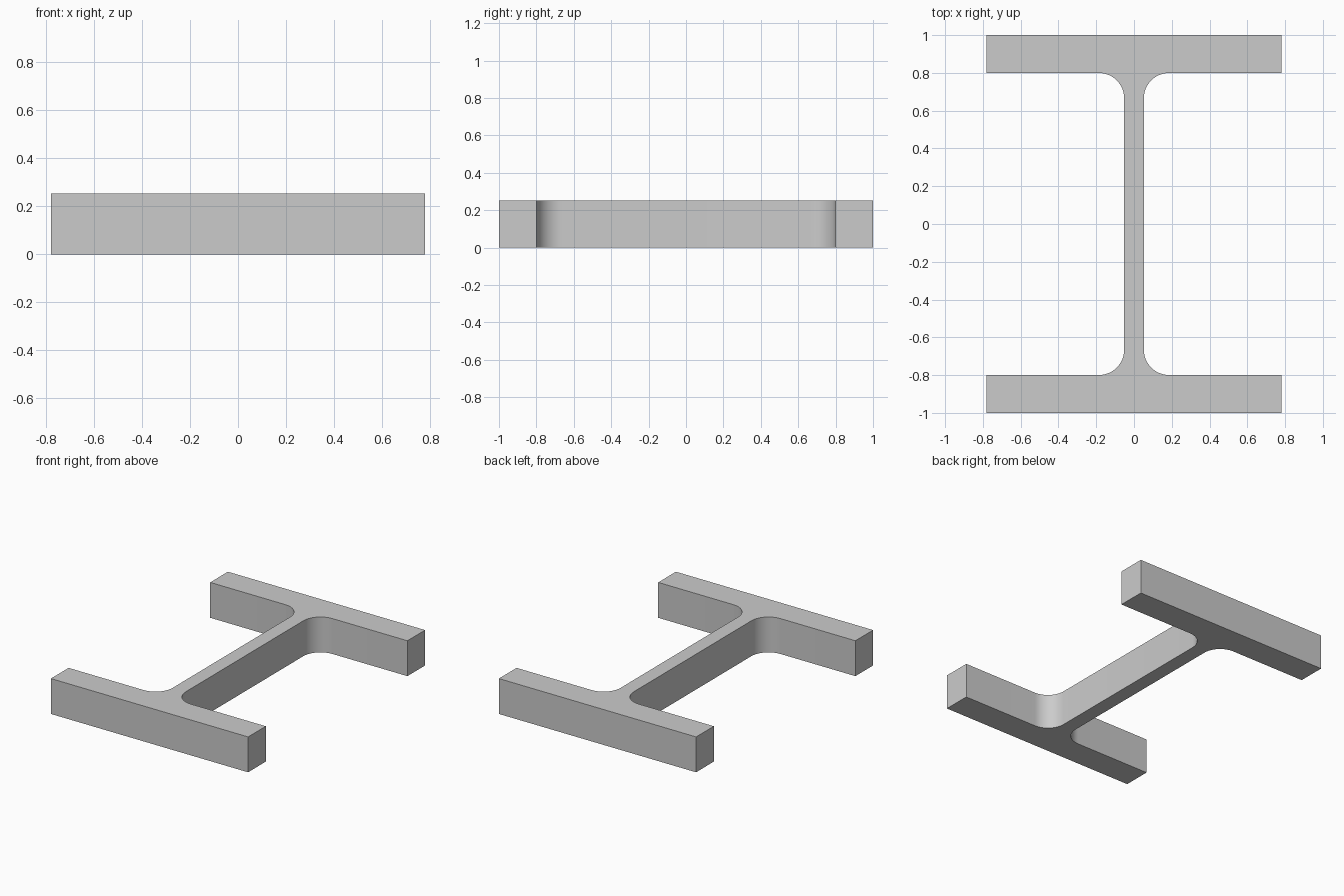
import bpy, bmesh, math
from mathutils import Vector

cube = bpy.data.objects.get("Cube")
if cube:
    bpy.data.objects.remove(cube, do_unlink=True)

HALF_W, HALF_H = 0.78, 1.0      # flange half width, section half height
FLANGE, WEB = 0.2, 0.052        # flange thickness, web half thickness
RADIUS, LENGTH = 0.135, 0.253   # root fillet, extrusion length
STEPS = 12

# Plain steel material
steel = bpy.data.materials.new("steel_grey")
steel.use_nodes = True
colour = (0.6, 0.6, 0.6, 1)
steel.diffuse_color = colour
steel.node_tree.nodes["Principled BSDF"].inputs["Base Color"].default_value = colour

# One quarter of the section, from the web outwards to the flange corner
inner = HALF_H - FLANGE
quarter = []
for i in range(STEPS + 1):
    a = math.pi - i / STEPS * math.pi / 2
    quarter.append((WEB + RADIUS + RADIUS * math.cos(a),
                    inner - RADIUS + RADIUS * math.sin(a)))
quarter += [(HALF_W, inner), (HALF_W, HALF_H)]

# Mirror the quarter into the closed outline
right = [(x, -y) for x, y in reversed(quarter)] + quarter
outline = right + [(-x, y) for x, y in reversed(right)]

# Extrude the section upwards
bm = bmesh.new()
face = bm.faces.new([bm.verts.new((x, y, 0)) for x, y in outline])
top = bmesh.ops.extrude_face_region(bm, geom=[face], use_keep_orig=True)
bmesh.ops.translate(bm, vec=Vector((0, 0, LENGTH)),
                    verts=[g for g in top["geom"] if isinstance(g, bmesh.types.BMVert)])
bmesh.ops.recalc_face_normals(bm, faces=bm.faces)
mesh = bpy.data.meshes.new("i_beam")
bm.to_mesh(mesh)
bm.free()
mesh.materials.append(steel)
beam = bpy.data.objects.new("i_beam", mesh)
bpy.context.collection.objects.link(beam)

# Smooth fillets, sharp edges
bpy.context.view_layer.objects.active = beam
beam.select_set(True)
bpy.ops.object.shade_smooth_by_angle(angle=math.radians(30))
